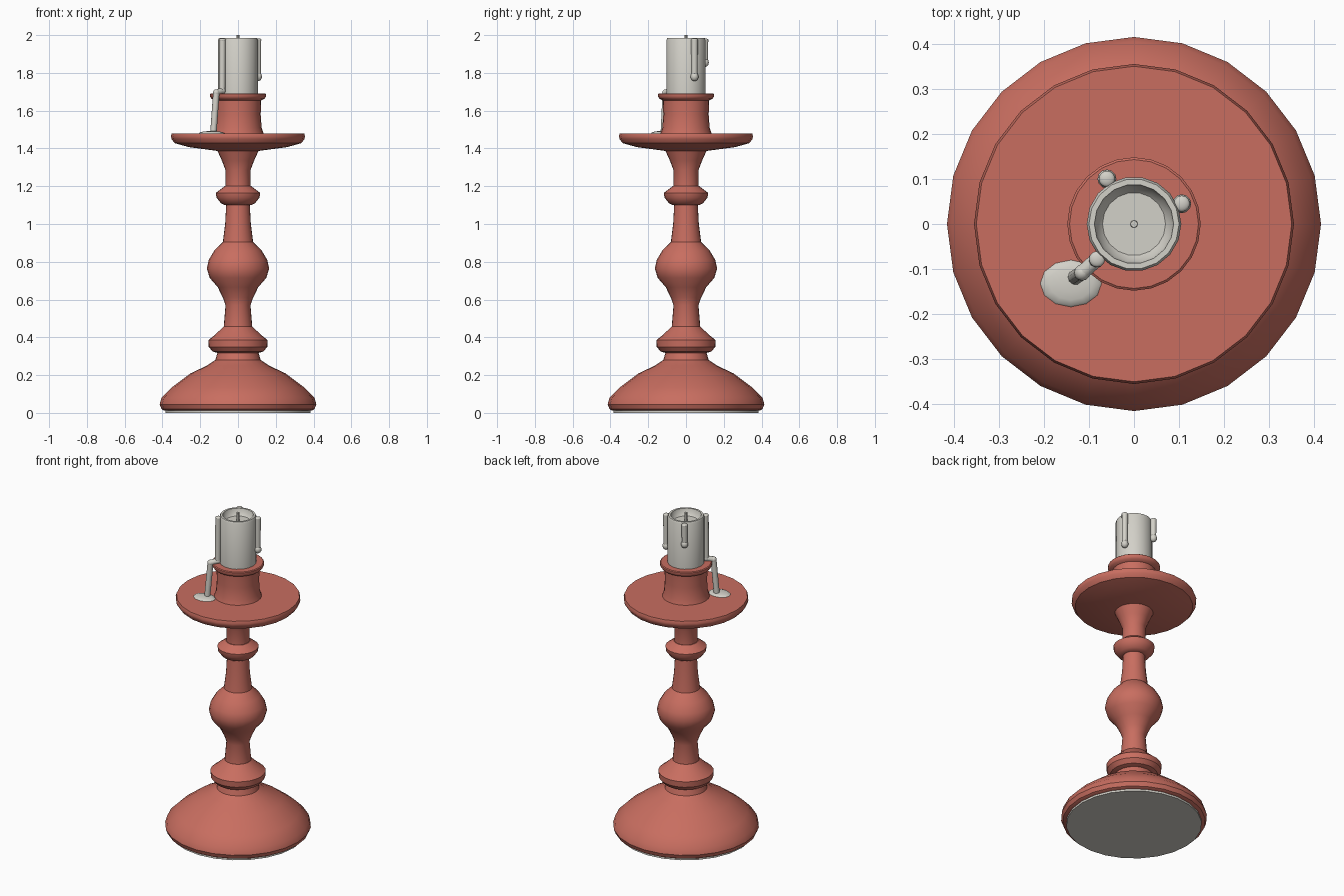
import bpy, bmesh, math
from mathutils import Vector, Matrix

if "Cube" in bpy.data.objects:
    bpy.data.objects.remove(bpy.data.objects["Cube"])


def material(name, color):
    m = bpy.data.materials.new(name)
    m.use_nodes = True
    m.diffuse_color = color
    m.node_tree.nodes["Principled BSDF"].inputs["Base Color"].default_value = color
    return m


RED = material("terracotta red", (0.58, 0.155, 0.117, 1))
WAX = material("pale wax", (0.65, 0.635, 0.58, 1))


def finish(name, bm, mat, angle=35):
    bmesh.ops.recalc_face_normals(bm, faces=bm.faces)
    mesh = bpy.data.meshes.new(name)
    bm.to_mesh(mesh)
    bm.free()
    mesh.materials.append(mat)
    ob = bpy.data.objects.new(name, mesh)
    bpy.context.collection.objects.link(ob)
    bpy.ops.object.select_all(action='DESELECT')
    ob.select_set(True)
    bpy.context.view_layer.objects.active = ob
    bpy.ops.object.shade_smooth_by_angle(angle=math.radians(angle))
    return ob


def lathe(name, profile, sides, mat, angle=35):
    """Turn an (r, z) profile about the z axis; open ends are capped."""
    bm = bmesh.new()
    rings = []
    for r, z in profile:
        rings.append([bm.verts.new((r * math.cos(a), r * math.sin(a), z))
                      for a in (math.tau * i / sides for i in range(sides))])
    for low, high in zip(rings, rings[1:]):
        for i in range(sides):
            j = (i + 1) % sides
            bm.faces.new((low[i], low[j], high[j], high[i]))
    bm.faces.new(rings[0])
    bm.faces.new(rings[-1])
    return finish(name, bm, mat, angle)


def ball(bm, center, size):
    bmesh.ops.create_uvsphere(bm, u_segments=12, v_segments=8, radius=1,
                              matrix=Matrix.Translation(center) @ Matrix.Diagonal((*size, 1)))


def run(bm, a, b, ra, rb):
    """Tapered rod of wax from a to b."""
    a, b = Vector(a), Vector(b)
    turn = (b - a).to_track_quat('Z', 'Y').to_matrix().to_4x4()
    bmesh.ops.create_cone(bm, cap_ends=True, segments=10, radius1=ra, radius2=rb,
                          depth=(b - a).length,
                          matrix=Matrix.Translation((a + b) / 2) @ turn)


# Pad under the foot
lathe("base_pad", [(0.385, 0), (0.385, 0.02)], 24, WAX)

# Foot
lathe("foot", [(0.39, 0.012), (0.405, 0.02), (0.415, 0.045), (0.405, 0.08),
               (0.35, 0.135), (0.25, 0.21), (0.165, 0.25), (0.12, 0.28),
               (0.107, 0.325)], 24, RED)

# Turned stem with its rings and central bulb
lathe("lower_ring", [(0.10, 0.315), (0.135, 0.325), (0.155, 0.35), (0.157, 0.385),
                     (0.12, 0.415), (0.076, 0.457)], 24, RED)
lathe("stem", [(0.076, 0.45), (0.066, 0.57), (0.08, 0.61), (0.107, 0.665),
               (0.15, 0.715), (0.165, 0.765), (0.155, 0.81), (0.125, 0.86),
               (0.08, 0.905), (0.068, 1.0), (0.062, 1.11)], 24, RED)
lathe("upper_ring", [(0.07, 1.1), (0.09, 1.11), (0.114, 1.14), (0.117, 1.165),
                     (0.07, 1.2)], 24, RED)
lathe("neck", [(0.066, 1.195), (0.066, 1.285), (0.085, 1.335), (0.11, 1.39)], 24, RED)

# Drip dish
lathe("drip_dish", [(0.11, 1.387), (0.26, 1.407), (0.335, 1.428), (0.352, 1.45),
                    (0.355, 1.465), (0.35, 1.48)], 24, RED)

# Candle cup with flared lip
lathe("candle_cup", [(0.135, 1.479), (0.125, 1.51), (0.12, 1.58), (0.123, 1.655),
                     (0.14, 1.663), (0.148, 1.675), (0.148, 1.688), (0.143, 1.692),
                     (0.10, 1.692)], 24, RED)

# Candle with a melted hollow and wick
lathe("candle", [(0.105, 1.68), (0.105, 1.975), (0.1, 1.985), (0.088, 1.985),
                 (0.083, 1.96), (0.07, 1.945)], 18, WAX)
lathe("wick", [(0.009, 1.94), (0.008, 2.0)], 8, WAX)

# Short drips ending in a bead
for name, x, y, bottom in (("left_drip", 0.106, 0.045, 1.78),
                           ("back_drip", -0.06, 0.1, 1.855)):
    bm = bmesh.new()
    run(bm, (x, y, bottom), (x, y, 1.975), 0.016, 0.018)
    ball(bm, (x, y, 1.975), (0.018, 0.018, 0.008))
    ball(bm, (x, y, bottom), (0.021, 0.021, 0.024))
    finish(name, bm, WAX, 50)

# Long drip that runs over the lip down to the dish
path = [(-0.082, -0.078, 1.975), (-0.084, -0.08, 1.705),
        (-0.115, -0.108, 1.695), (-0.13, -0.118, 1.485)]
bm = bmesh.new()
for a, b in zip(path, path[1:]):
    run(bm, a, b, 0.017, 0.017)
for p in path[1:3]:
    ball(bm, p, (0.018, 0.018, 0.018))
ball(bm, path[0], (0.018, 0.018, 0.008))
finish("long_drip", bm, WAX, 50)

# Wax pool on the dish
bm = bmesh.new()
ball(bm, (-0.14, -0.132, 1.48), (0.068, 0.052, 0.012))
finish("wax_pool", bm, WAX, 60)
